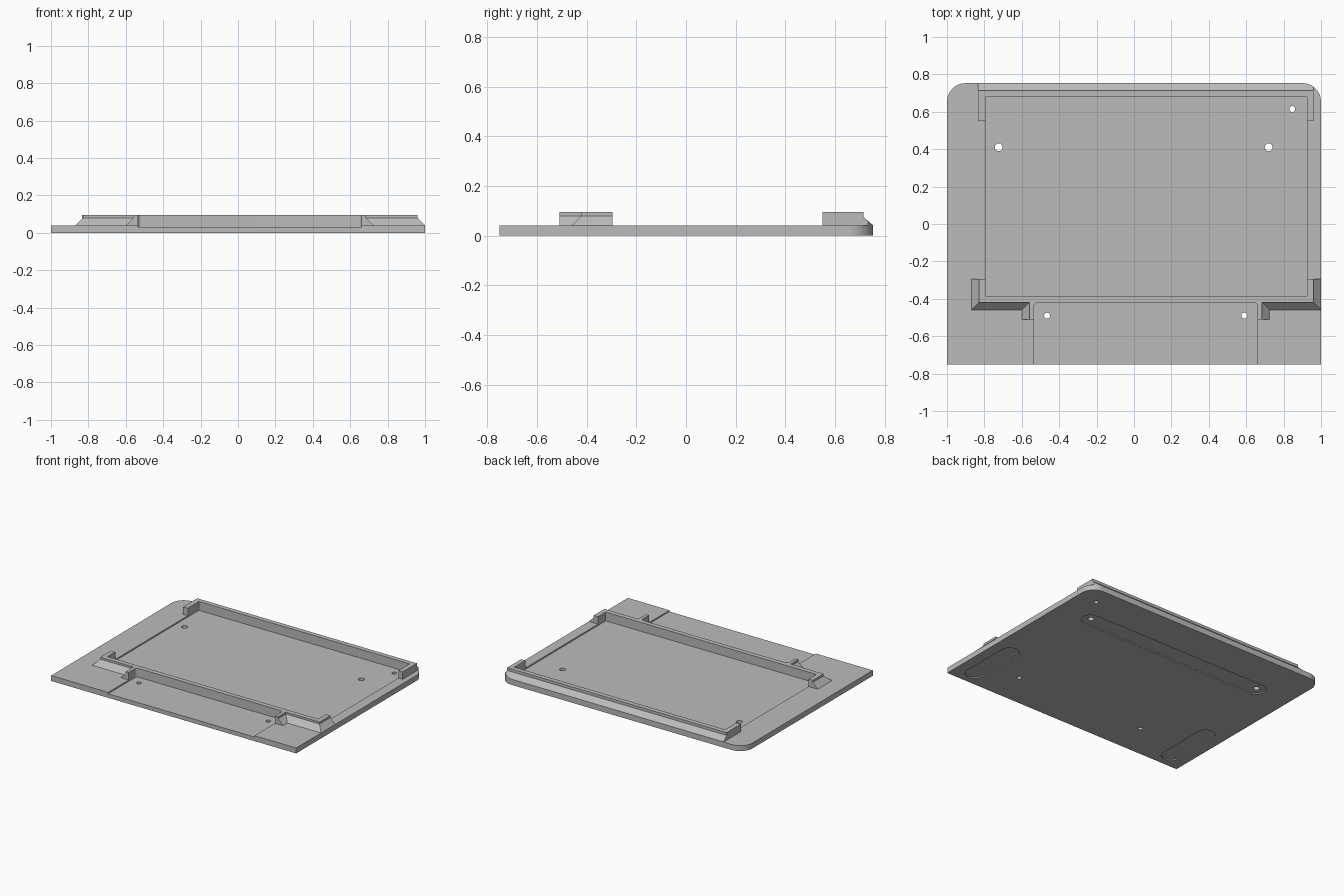
import bpy, bmesh
from math import cos, sin, pi, radians

if "Cube" in bpy.data.objects:
    bpy.data.objects.remove(bpy.data.objects["Cube"])

FLOOR, DECK, TOP = 0.03, 0.04, 0.095   # recess floor, plate top, wall top
BACK, FRONT = 0.753, -0.75

grey = bpy.data.materials.new("light_grey")
grey.use_nodes = True
grey.diffuse_color = (0.5, 0.5, 0.5, 1)
grey.node_tree.nodes["Principled BSDF"].inputs["Base Color"].default_value = (0.5, 0.5, 0.5, 1)


def loft(name, rings):
    """Closed solid through rings of (outline, height)."""
    bm = bmesh.new()
    loops = [[bm.verts.new((x, y, z)) for x, y in outline] for outline, z in rings]
    n = len(loops[0])
    bm.faces.new(loops[0][::-1])
    bm.faces.new(loops[-1])
    for a, b in zip(loops, loops[1:]):
        for i in range(n):
            j = (i + 1) % n
            bm.faces.new((a[i], a[j], b[j], b[i]))
    bmesh.ops.recalc_face_normals(bm, faces=bm.faces)
    mesh = bpy.data.meshes.new(name)
    bm.to_mesh(mesh)
    bm.free()
    mesh.materials.append(grey)
    obj = bpy.data.objects.new(name, mesh)
    bpy.context.collection.objects.link(obj)
    return obj


def rounded(x0, x1, y0, y1, r_front=0, r_back=0, steps=12):
    """Rectangle outline with separately rounded front and back corners."""
    corners = [(x1, y1, -1, -1, r_back, 0), (x0, y1, 1, -1, r_back, 1),
               (x0, y0, 1, 1, r_front, 2), (x1, y0, -1, 1, r_front, 3)]
    pts = []
    for x, y, sx, sy, r, quarter in corners:
        for k in range(steps + 1 if r else 1):
            a = (quarter + k / steps) * pi / 2
            pts.append((x + sx * r + r * cos(a), y + sy * r + r * sin(a))
                       if r else (x, y))
    return pts


def prism(name, outline, z0, z1):
    return loft(name, [(outline, z0), (outline, z1)])


def combine(body, tool, operation):
    """Apply one boolean and discard the tool."""
    mod = body.modifiers.new(operation, "BOOLEAN")
    mod.operation, mod.object, mod.solver = operation, tool, "EXACT"
    bpy.context.view_layer.objects.active = body
    bpy.ops.object.modifier_apply(modifier=mod.name)
    bpy.data.objects.remove(tool)


# Oversized base block, trimmed to the plate outline later
body = prism("tray_plate", rounded(-1.1, 1.1, -0.9, 0.9), -0.05, DECK)

# Front rail with corner brackets and stubs; outer sides flare at the base
S = 0.04
rail = [(-.83, -.295, -S, 0), (-.83, -.42, -S, -S), (-.56, -.42, -S, -S), (-.56, -.51, -S, 0),
        (-.52, -.51, 0, 0), (-.52, -.45, 0, 0), (.645, -.45, 0, 0), (.645, -.51, 0, 0),
        (.685, -.51, S, 0), (.685, -.42, S, -S), (.96, -.42, S, -S), (.96, -.295, S, 0),
        (.91, -.295, 0, 0), (.91, -.37, 0, 0), (-.78, -.37, 0, 0), (-.78, -.295, 0, 0)]
upper = [(x, y) for x, y, dx, dy in rail]
lower = [(x + dx, y + dy) for x, y, dx, dy in rail]
combine(body, loft("front_rail", [(lower, 0.02), (lower, DECK), (upper, 0.08), (upper, TOP)]), "UNION")

# Back wall with two side arms; its rear side slopes down to the plate edge
upper = [(-.833, .55), (-.78, .55), (-.78, .66), (.91, .66),
         (.91, .55), (.96, .55), (.96, .715), (-.833, .715)]
lower = [(x, y + S if y > 0.7 else y) for x, y in upper]
combine(body, loft("back_wall", [(lower, 0.02), (lower, DECK), (upper, 0.075), (upper, TOP)]), "UNION")

# Trim everything to the plate outline with rounded back corners
combine(body, prism("plate_outline", rounded(-1, 1, FRONT, BACK, 0, 0.1), 0, 0.3), "INTERSECT")

# Main recess and front recess
combine(body, prism("main_recess", rounded(-.795, .925, -.385, .68), FLOOR, 0.3), "DIFFERENCE")
combine(body, prism("front_recess", rounded(-.535, .66, -.9, -.42, 0, 0.02), FLOOR, 0.3), "DIFFERENCE")

# Shallow pad slots underneath
R = 0.065
combine(body, prism("long_slot", rounded(-.723 - R, .72 + R, .41 - R, .41 + R, R - .0005, R - .0005),
                    -0.05, 0.008), "DIFFERENCE")
for x in (-.855, .855):
    combine(body, prism("short_slot", rounded(x - R, x + R, -.7, -.21, R - .0005, R - .0005),
                        -0.05, 0.008), "DIFFERENCE")

# Screw holes through the plate
for x, y, r in ((-.723, .41, .021), (.72, .41, .021), (.846, .615, .016),
                (-.465, -.49, .016), (.59, -.49, .016)):
    circle = [(x + r * cos(k * pi / 12), y + r * sin(k * pi / 12)) for k in range(24)]
    combine(body, prism("screw_hole", circle, -0.1, 0.3), "DIFFERENCE")

# Smooth curves, crisp edges
bpy.ops.object.select_all(action="DESELECT")
body.select_set(True)
bpy.context.view_layer.objects.active = body
bpy.ops.object.shade_smooth_by_angle(angle=radians(30))
